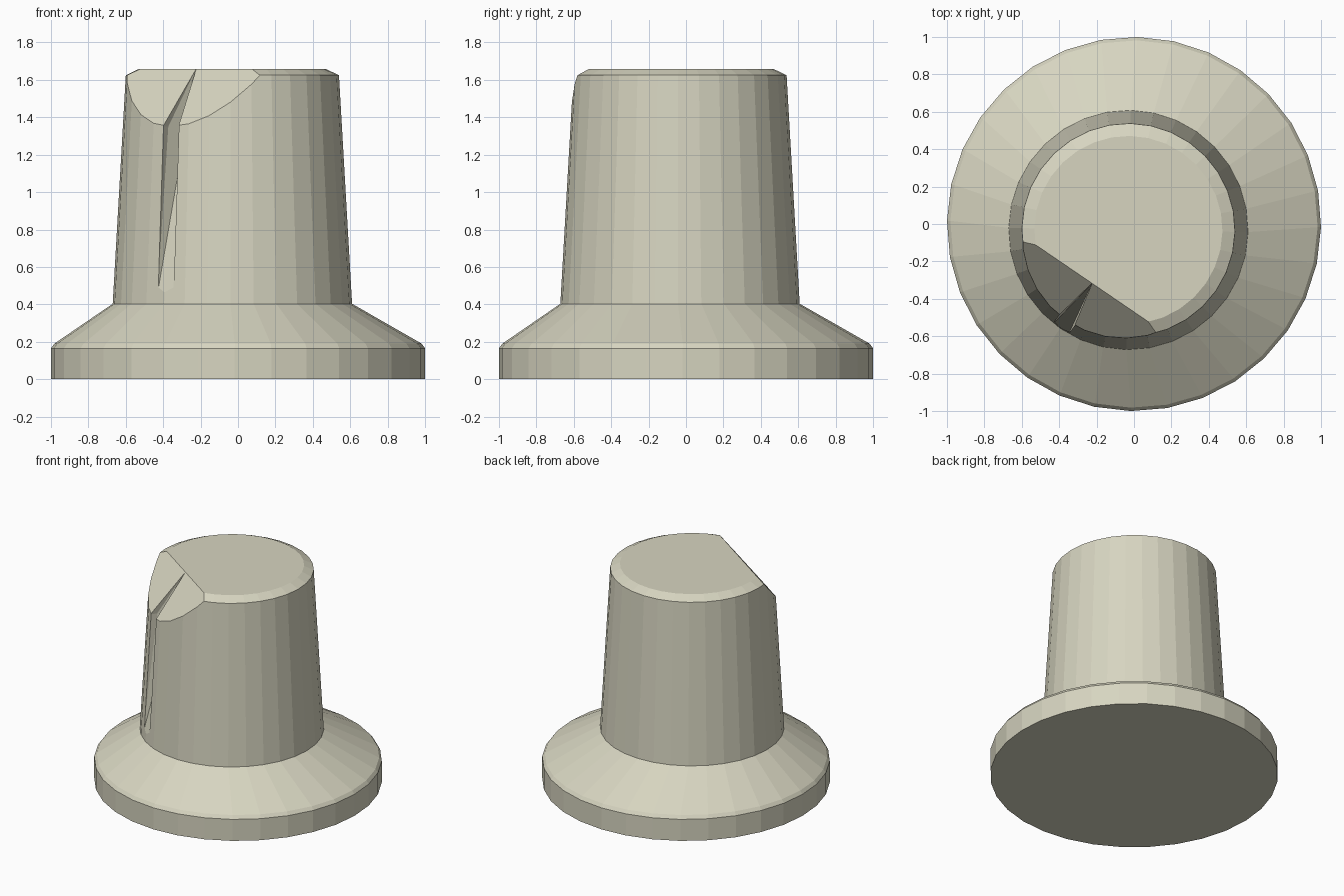
import bpy, bmesh
from math import sin, cos, radians, tau
from mathutils import Vector

cube = bpy.data.objects.get("Cube")
if cube:
    bpy.data.objects.remove(cube)

SIDES = 32
TURN = radians(-1)
AXIS = Vector((-0.03, -0.032, 0))           # the grip sits slightly off the skirt's centre
OUT = Vector((-0.563, -0.826, 0)).normalized()  # pointer direction
SIDE = Vector((-OUT.y, OUT.x, 0))

ivory = bpy.data.materials.new("warm ivory plastic")
ivory.use_nodes = True
colour = (0.68, 0.665, 0.53, 1)
ivory.diffuse_color = colour
ivory.node_tree.nodes["Principled BSDF"].inputs["Base Color"].default_value = colour


def make_object(name, bm):
    bmesh.ops.recalc_face_normals(bm, faces=bm.faces)
    mesh = bpy.data.meshes.new(name)
    bm.to_mesh(mesh)
    bm.free()
    mesh.materials.append(ivory)
    obj = bpy.data.objects.new(name, mesh)
    bpy.context.collection.objects.link(obj)
    return obj


def grip_point(d, t, z):
    return AXIS + OUT * d + SIDE * t + Vector((0, 0, z))


# Knob body: skirt, shoulder cone, tapered grip, bevelled top (radius, height, centre)
skirt = Vector((0, 0, 0))
profile = [(1.0, 0, skirt), (1.0, 0.165, skirt), (0.982, 0.19, skirt),
           (0.64, 0.403, AXIS), (0.57, 1.625, AXIS), (0.503, 1.657, AXIS)]
bm = bmesh.new()
rings = []
for radius, height, centre in profile:
    rings.append([bm.verts.new(centre + Vector((radius * cos(a), radius * sin(a), height)))
                  for a in (TURN + tau * i / SIDES for i in range(SIDES))])
for low, high in zip(rings, rings[1:]):
    for i in range(SIDES):
        j = (i + 1) % SIDES
        bm.faces.new((low[i], low[j], high[j], high[i]))
bm.faces.new(rings[0][::-1])
bm.faces.new(rings[-1])

# Sloping pointer facet sliced off the top edge
cut = bmesh.ops.bisect_plane(
    bm, geom=bm.verts[:] + bm.edges[:] + bm.faces[:], clear_outer=True,
    plane_co=grip_point(0.345, 0, 1.657), plane_no=OUT * 0.305 + Vector((0, 0, 0.24)))
bmesh.ops.holes_fill(bm, edges=[e for e in bm.edges if e.is_boundary], sides=0)
body = make_object("knob_body", bm)

# Pointer groove: narrow at the top edge, fading out down the grip
bm = bmesh.new()
bm.verts.new(grip_point(0.345, 0, 1.66))
for d, z in ((0.535, 1.35), (0.64, 0.45), (0.8, 1.35), (0.8, 0.45)):
    for t in (-0.05, 0.05):
        bm.verts.new(grip_point(d, t, z))
bmesh.ops.convex_hull(bm, input=bm.verts)
groove = make_object("groove_cutter", bm)
groove.hide_render = True
groove.display_type = 'WIRE'

mod = body.modifiers.new("pointer groove", 'BOOLEAN')
mod.operation = 'DIFFERENCE'
mod.solver = 'EXACT'
mod.object = groove
bpy.context.view_layer.objects.active = body
body.select_set(True)
bpy.ops.object.modifier_apply(modifier=mod.name)
bpy.data.objects.remove(groove)
